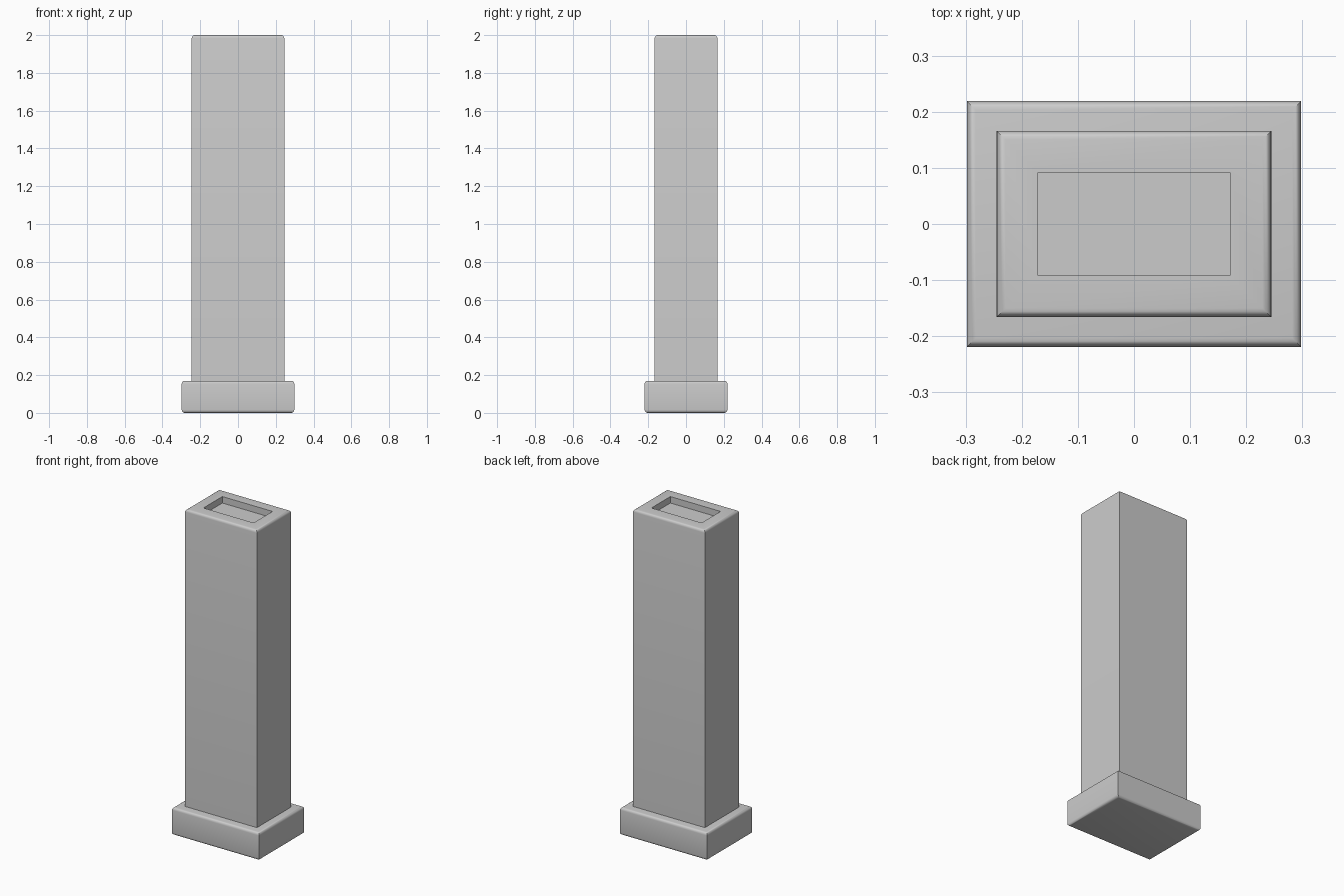
import bpy, bmesh
from math import sin, cos, pi, radians

if "Cube" in bpy.data.objects:
    bpy.data.objects.remove(bpy.data.objects["Cube"])

# Single plain grey
grey = bpy.data.materials.new("light_grey")
grey.use_nodes = True
grey.diffuse_color = (0.6, 0.6, 0.6, 1)
grey.node_tree.nodes["Principled BSDF"].inputs["Base Color"].default_value = (0.6, 0.6, 0.6, 1)

RADIUS, STEPS = 0.016, 4


def rounded_rim(z, top):
    """Quarter-round rim as (inset, height) pairs, listed from low to high."""
    arc = [i / STEPS * pi / 2 for i in range(STEPS + 1)]
    if top:
        return [(RADIUS * (1 - cos(a)), z - RADIUS * (1 - sin(a))) for a in arc]
    return [(RADIUS * (1 - sin(a)), z + RADIUS * (1 - cos(a))) for a in arc]


def rect_loft(name, half_x, half_y, profile):
    """Skin a closed solid through rectangles shrunk by each profile inset."""
    bm = bmesh.new()
    rings = []
    for inset, z in profile:
        x, y = half_x - inset, half_y - inset
        rings.append([bm.verts.new((sx * x, sy * y, z))
                      for sx, sy in ((-1, -1), (1, -1), (1, 1), (-1, 1))])
    bm.faces.new(rings[0][::-1])
    for low, high in zip(rings, rings[1:]):
        for i in range(4):
            j = (i + 1) % 4
            bm.faces.new((low[i], low[j], high[j], high[i]))
    bm.faces.new(rings[-1])
    mesh = bpy.data.meshes.new(name)
    bm.to_mesh(mesh)
    bm.free()
    mesh.materials.append(grey)
    obj = bpy.data.objects.new(name, mesh)
    bpy.context.collection.objects.link(obj)
    bpy.ops.object.select_all(action="DESELECT")
    obj.select_set(True)
    bpy.context.view_layer.objects.active = obj
    bpy.ops.object.shade_smooth_by_angle(angle=radians(35))
    return obj


# Plinth with rounded top and bottom rims
rect_loft("base_plinth", 0.298, 0.219, rounded_rim(0, False) + rounded_rim(0.17, True))

# Tall shaft with a rounded top rim and a shallow rectangular recess
wall, depth = 0.074, 0.04
rect_loft("shaft", 0.245, 0.166,
          [(0, 0.15)] + rounded_rim(2, True) + [(wall, 2), (wall, 2 - depth)])
